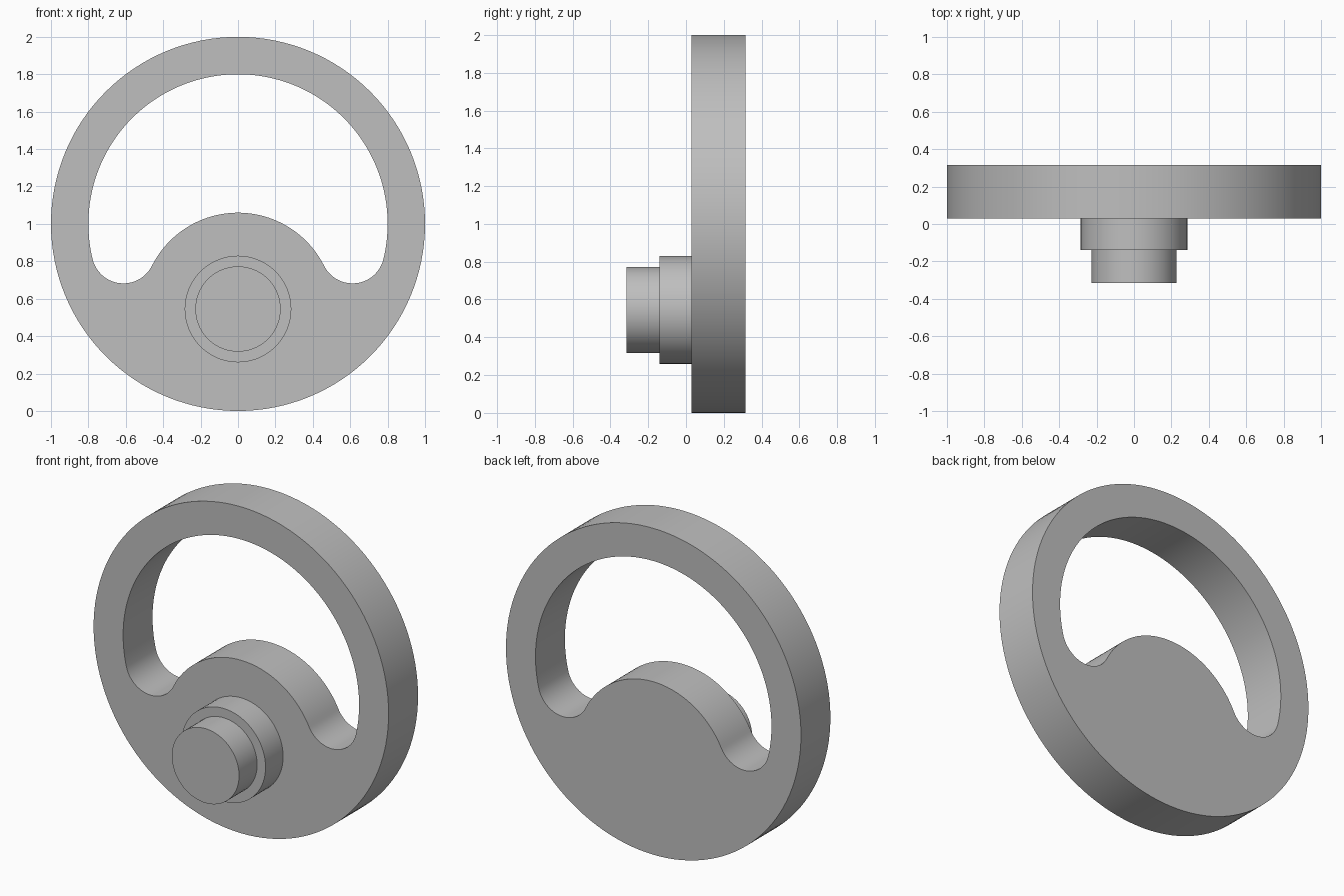
import bpy, bmesh
from math import sin, cos, pi, atan2, sqrt, radians

cube = bpy.data.objects.get("Cube")
if cube:
    bpy.data.objects.remove(cube, do_unlink=True)

grey = bpy.data.materials.new("plain grey")
grey.use_nodes = True
colour = (0.52, 0.52, 0.52, 1)
grey.diffuse_color = colour
grey.node_tree.nodes["Principled BSDF"].inputs["Base Color"].default_value = colour

WHEEL_Z, HUB_Z = 1.0, 0.545
FRONT, BACK = 0.03, 0.315


def arc(cx, cz, r, start, end, steps):
    """Points along an arc in the XZ plane, without the last one."""
    angles = [start + (end - start) * i / steps for i in range(steps)]
    return [(cx + r * cos(a), cz + r * sin(a)) for a in angles]


def extrude_outline(name, loops, y0, y1):
    """Fill the outlines (later ones are holes) and extrude them along y."""
    bm = bmesh.new()
    for points in loops:
        verts = [bm.verts.new((x, y0, z)) for x, z in points]
        for a, b in zip(verts, verts[1:] + verts[:1]):
            bm.edges.new((a, b))
    bmesh.ops.triangle_fill(bm, edges=bm.edges[:], use_beauty=True, normal=(0, -1, 0))
    front = bm.faces[:]
    new = bmesh.ops.extrude_face_region(bm, geom=front, use_keep_orig=True)["geom"]
    moved = [v for v in new if isinstance(v, bmesh.types.BMVert)]
    bmesh.ops.translate(bm, verts=moved, vec=(0, y1 - y0, 0))
    bmesh.ops.recalc_face_normals(bm, faces=bm.faces[:])
    mesh = bpy.data.meshes.new(name)
    bm.to_mesh(mesh)
    bm.free()
    obj = bpy.data.objects.new(name, mesh)
    bpy.context.collection.objects.link(obj)
    mesh.materials.append(grey)
    bpy.ops.object.select_all(action="DESELECT")
    obj.select_set(True)
    bpy.context.view_layer.objects.active = obj
    bpy.ops.object.shade_smooth_by_angle(angle=radians(30))
    return obj


# Window: rim arc and hub arc joined by tangent round corners
rim_r, web_r, corner_r = 0.8, 0.515, 0.17
d_rim, d_web = rim_r - corner_r, web_r + corner_r
gap = WHEEL_Z - HUB_Z
rise = (d_web**2 - d_rim**2 + gap**2) / (2 * gap)
cz = HUB_Z + rise
cx = sqrt(d_web**2 - rise**2)
a_rim = atan2(cz - WHEEL_Z, cx)
a_web = atan2(rise, cx)
window = (
    arc(0, WHEEL_Z, rim_r, a_rim, pi - a_rim, 96)
    + arc(-cx, cz, corner_r, pi - a_rim, 2 * pi - a_web, 28)
    + arc(0, HUB_Z, web_r, pi - a_web, a_web, 48)
    + arc(cx, cz, corner_r, a_web - pi, a_rim, 28)
)

# Wheel disc with its window
rim = arc(0, WHEEL_Z, 1.0, 0, 2 * pi, 128)
extrude_outline("wheel", [rim, window], FRONT, BACK)

# Stepped hub on the front
for name, radius, y0, y1 in (("hub_collar", 0.285, -0.14, FRONT),
                             ("hub_boss", 0.228, -0.315, -0.14)):
    extrude_outline(name, [arc(0, HUB_Z, radius, 0, 2 * pi, 72)], y0, y1)
